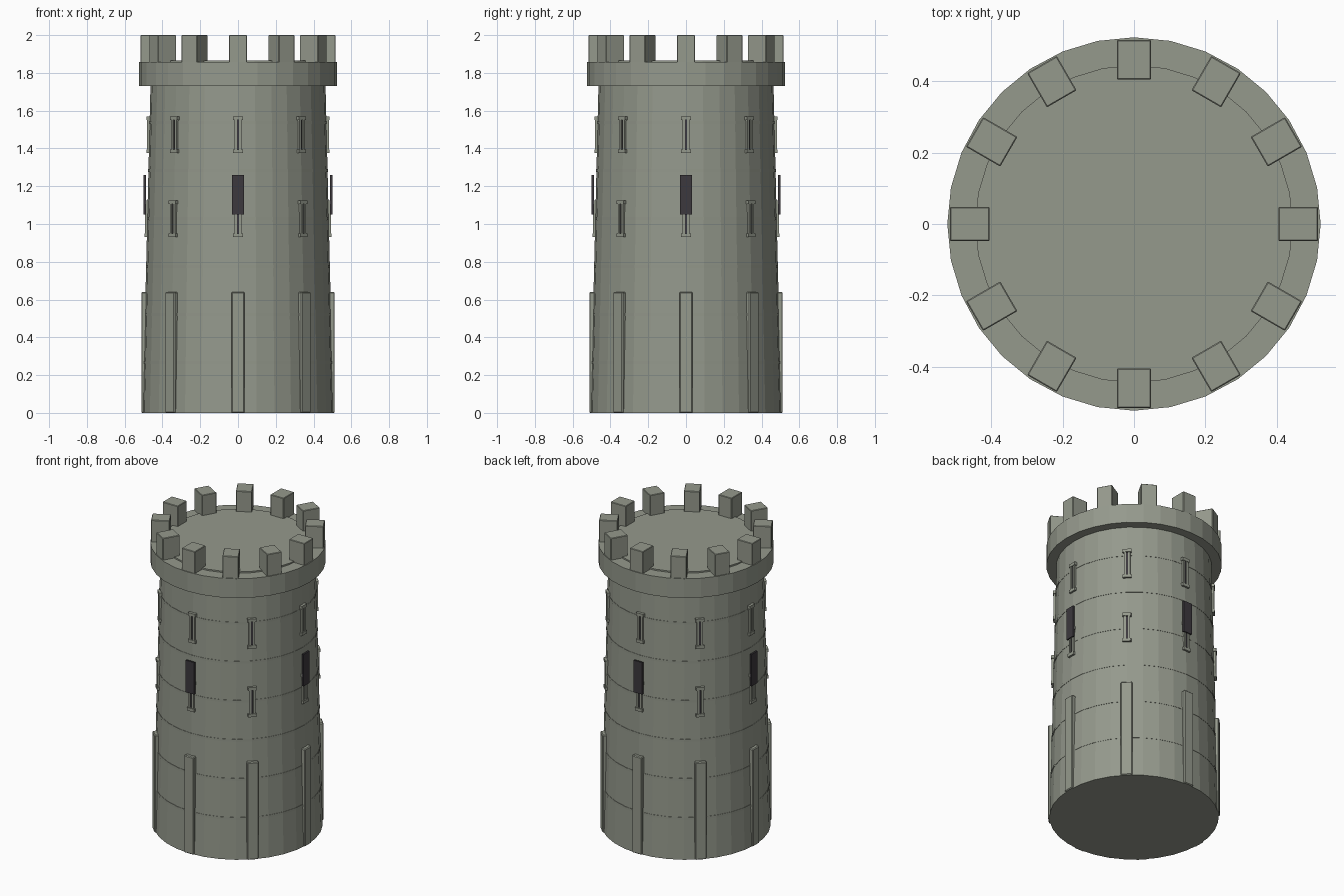
import bpy, bmesh, math
from mathutils import Matrix

cube = bpy.data.objects.get("Cube")
if cube:
    bpy.data.objects.remove(cube, do_unlink=True)


def material(name, rgb):
    m = bpy.data.materials.new(name)
    m.use_nodes = True
    m.diffuse_color = (*rgb, 1)
    m.node_tree.nodes["Principled BSDF"].inputs["Base Color"].default_value = (*rgb, 1)
    return m


STONE = material("grey green stone", (0.30, 0.32, 0.265))
DARK = material("dark cloth", (0.045, 0.04, 0.047))
SIDES = 32


def wall(z):
    """Radius of the tapering tower wall at height z."""
    return 0.505 - 0.024 * z


def finish(name, bm, mat, bevel=0):
    mesh = bpy.data.meshes.new(name)
    bm.to_mesh(mesh)
    bm.free()
    mesh.materials.append(mat)
    ob = bpy.data.objects.new(name, mesh)
    bpy.context.collection.objects.link(ob)
    if bevel:
        mod = ob.modifiers.new("soft edges", 'BEVEL')
        mod.width = bevel
        mod.segments = 1
    return ob


def drum(name, z0, z1, r0, r1):
    bm = bmesh.new()
    bmesh.ops.create_cone(bm, cap_ends=True, segments=SIDES, radius1=r0, radius2=r1,
                          depth=z1 - z0, matrix=Matrix.Translation((0, 0, (z0 + z1) / 2)))
    return finish(name, bm, STONE)


def radial_boxes(name, count, boxes, mat, bevel=0):
    """Repeat boxes (inner r, outer r, side offset, width, z0, z1) around the tower."""
    bm = bmesh.new()
    for i in range(count):
        turn = Matrix.Rotation(math.tau * i / count, 4, 'Z')
        for r0, r1, side, width, z0, z1 in boxes:
            place = Matrix.Translation(((r0 + r1) / 2, side, (z0 + z1) / 2))
            size = Matrix.Diagonal((r1 - r0, width, z1 - z0, 1))
            bmesh.ops.create_cube(bm, size=1, matrix=turn @ place @ size)
    return finish(name, bm, mat, bevel)


# Main masses
drum("tower_wall", 0, 1.74, wall(0), wall(1.74))
drum("parapet_ring", 1.73, 1.857, 0.523, 0.523)
drum("roof_floor", 1.85, 1.866, 0.445, 0.445)

# Thin masonry courses
for i in range(6):
    z = 0.268 + 0.254 * i
    drum(f"stone_course_{i + 1}", z - 0.008, z + 0.008, wall(z) + 0.002, wall(z) + 0.002)

# Battlements and buttresses
radial_boxes("merlons", 12, [(0.405, 0.516, 0, 0.096, 1.85, 2.0)], STONE, 0.003)
radial_boxes("buttresses", 8, [(0.45, 0.512, 0, 0.07, 0, 0.64)], STONE, 0.005)

# Arrow slits: two jambs, a lintel and a sill around a dark gap
for level, z0 in (("lower", 0.93), ("upper", 1.375)):
    z1 = z0 + 0.195
    r = wall((z0 + z1) / 2)
    jambs = [(r - 0.02, r + 0.011, s * 0.0125, 0.013, z0 + 0.01, z1 - 0.01) for s in (-1, 1)]
    caps = [(r - 0.02, r + 0.014, 0, 0.052, z, z + 0.02) for z in (z0, z1 - 0.02)]
    radial_boxes(level + "_slit_frames", 8, jambs + caps, STONE)
    radial_boxes(level + "_slit_gaps", 8,
                 [(r - 0.003, r + 0.004, 0, 0.012, z0 + 0.02, z1 - 0.02)], DARK)

# Hanging banners on the four main directions
radial_boxes("banners", 4, [(0.488, 0.499, 0, 0.062, 1.05, 1.26)], DARK)
